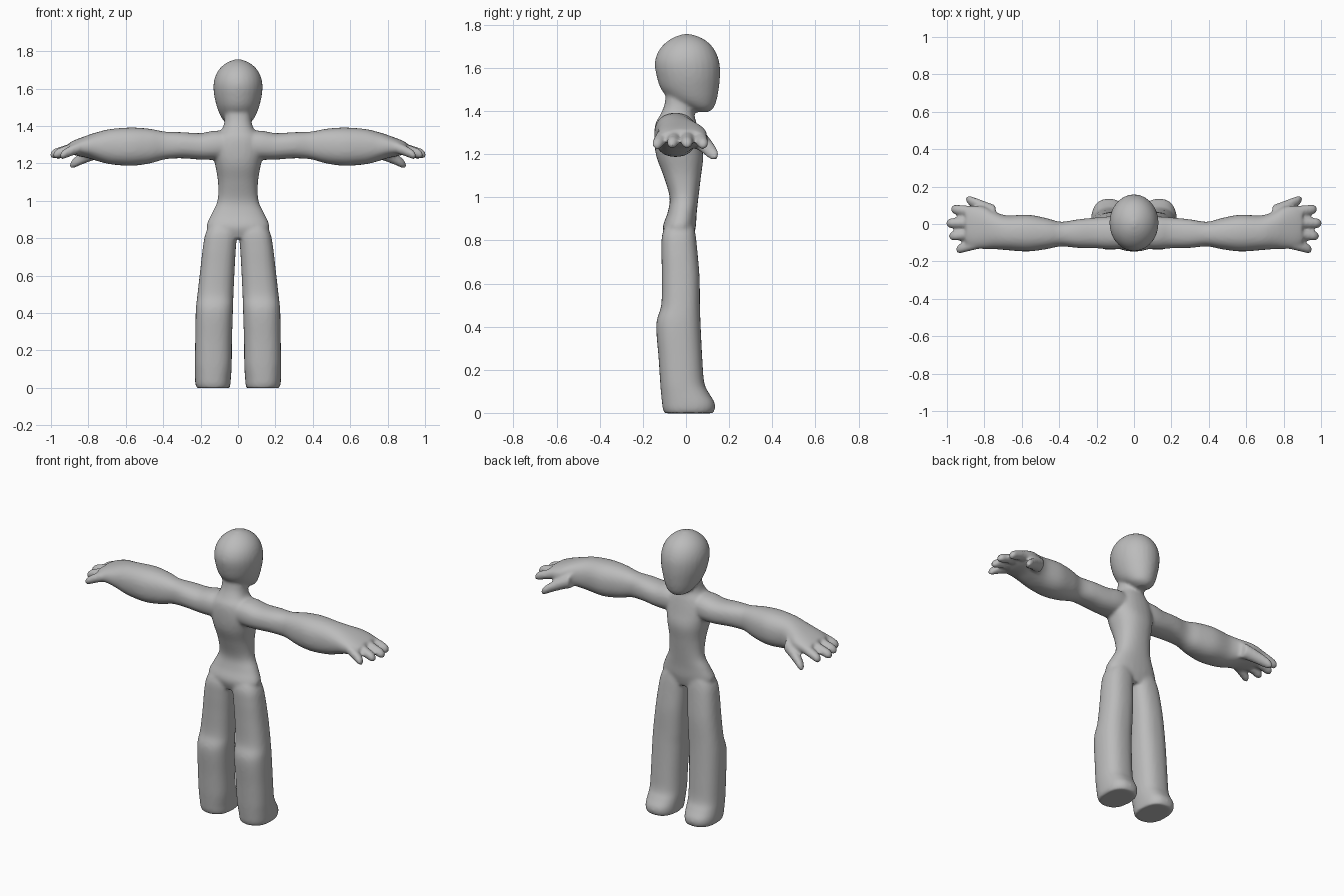
import bpy, bmesh, math

skin = bpy.data.materials.new("plain grey")
skin.diffuse_color = (0.5, 0.5, 0.5, 1)
bm = bmesh.new()
SIDES, STEPS = 28, 5


def spline(rows):
    """Catmull-Rom interpolation between station rows."""
    out = []
    for i in range(len(rows) - 1):
        a, b = rows[max(i - 1, 0)], rows[i]
        c, d = rows[i + 1], rows[min(i + 2, len(rows) - 1)]
        for s in range(STEPS):
            t = s / STEPS
            out.append([0.5 * (2 * q + (r - p) * t + (2 * p - 5 * q + 4 * r - w) * t * t
                               + (3 * q - p - 3 * r + w) * t ** 3)
                        for p, q, r, w in zip(a, b, c, d)])
    return out + [list(rows[-1])]


def loft(rows, axis, power=2.3, mirror=False):
    """Rows are (position, u0, u1, v0, v1); u,v = x,y along z, or y,z along x."""
    for sign in ((1, -1) if mirror else (1,)):
        rings = []
        for p, u0, u1, v0, v1 in spline(rows):
            ring = []
            for k in range(SIDES):
                a = 2 * math.pi * k / SIDES
                c, s = math.cos(a), math.sin(a)
                u = (u0 + u1) / 2 + (u1 - u0) / 2 * math.copysign(abs(c) ** (2 / power), c)
                v = (v0 + v1) / 2 + (v1 - v0) / 2 * math.copysign(abs(s) ** (2 / power), s)
                x, y, z = (u, v, p) if axis == "z" else (p, u, v)
                ring.append(bm.verts.new((x * sign, y, z)))
            rings.append(ring)
        faces = [bm.faces.new(rings[0][::-1]), bm.faces.new(rings[-1])]
        for r, q in zip(rings, rings[1:]):
            for k in range(SIDES):
                j = (k + 1) % SIDES
                faces.append(bm.faces.new((r[k], r[j], q[j], q[k])))
        if sign < 0:
            bmesh.ops.reverse_faces(bm, faces=faces)


def finger(base, tip, r0, r1):
    """Tapered digit with a round tip, running mostly along x."""
    rows = []
    length = tip[0] - base[0]
    for t in (0, 0.3, 0.6, 0.75, 0.86, 0.94, 0.985, 1):
        r = r0 + (r1 - r0) * t
        left = (1 - t) * length
        if left < r:
            r *= math.sqrt(max(1 - (1 - left / r) ** 2, 0.04))
        y = base[1] + (tip[1] - base[1]) * t
        z = base[2] + (tip[2] - base[2]) * (0.7 * t + 0.3 * t * t)
        rows.append((base[0] + length * t, y - r, y + r, z - r, z + r))
    loft(rows, "x", 2, True)


# Head: rounded skull with the face and chin towards +y
loft([(1.395, -.03, .03, .03, .105), (1.415, -.065, .065, .0, .128),
      (1.45, -.092, .092, -.07, .142), (1.50, -.112, .112, -.115, .152),
      (1.56, -.127, .127, -.136, .158), (1.62, -.131, .131, -.145, .156),
      (1.67, -.120, .120, -.132, .140), (1.71, -.095, .095, -.102, .112),
      (1.74, -.057, .057, -.06, .07), (1.757, -.012, .012, -.014, .02)], "z", 2)

# Torso and neck
loft([(.80, -.13, .13, -.09, .03), (.86, -.168, .168, -.108, .045),
      (.93, -.142, .142, -.085, .05), (1.0, -.11, .11, -.076, .058),
      (1.1, -.107, .107, -.105, .07), (1.19, -.122, .122, -.138, .08),
      (1.27, -.135, .135, -.147, .065), (1.34, -.12, .12, -.142, .05),
      (1.385, -.085, .085, -.118, .038), (1.43, -.072, .072, -.10, .035),
      (1.50, -.07, .07, -.09, .035)], "z")

# Legs with stubby feet
loft([(-.002, .045, .22, -.10, .125), (.02, .04, .228, -.108, .135),
      (.05, .038, .23, -.112, .132), (.09, .035, .23, -.116, .108),
      (.14, .033, .23, -.12, .085), (.25, .032, .229, -.127, .076),
      (.41, .027, .226, -.138, .068), (.50, .024, .217, -.115, .065),
      (.63, .018, .202, -.112, .063), (.75, .011, .188, -.114, .053),
      (.83, .005, .172, -.11, .044), (.90, .02, .13, -.08, .03)], "z", 2.4, True)

# Arms with thick forearms and palms
loft([(0, -.13, .03, 1.23, 1.37), (.12, -.135, .04, 1.22, 1.375),
      (.20, -.13, .035, 1.22, 1.362), (.30, -.128, .025, 1.227, 1.367),
      (.39, -.12, .012, 1.222, 1.37), (.47, -.135, .032, 1.2, 1.385),
      (.57, -.147, .05, 1.187, 1.392), (.68, -.14, .046, 1.195, 1.384),
      (.75, -.134, .068, 1.212, 1.368), (.80, -.134, .092, 1.228, 1.352),
      (.86, -.13, .098, 1.24, 1.33), (.90, -.11, .08, 1.252, 1.312)], "x", 2.3, True)

# Four fingers and a thumb on each hand
for base_y, tip in ((.062, (.98, .08, 1.24)), (.008, (1.005, .004, 1.245)),
                    (-.048, (.99, -.066, 1.244)), (-.1, (.953, -.138, 1.238))):
    finger((.83, base_y, 1.29), tip, .033, .025)
finger((.74, .055, 1.27), (.90, .135, 1.187), .045, .025)

# Fuse all parts into one soft skin
mesh = bpy.data.meshes.new("body")
bm.to_mesh(mesh)
bm.free()
mesh.materials.append(skin)
body = bpy.data.objects.new("body", mesh)
bpy.context.collection.objects.link(body)
fuse = body.modifiers.new("fuse", "REMESH")
fuse.mode = "VOXEL"
fuse.voxel_size = 0.009
fuse.use_smooth_shade = True
soft = body.modifiers.new("soften", "SMOOTH")
soft.factor = 0.5
soft.iterations = 7
